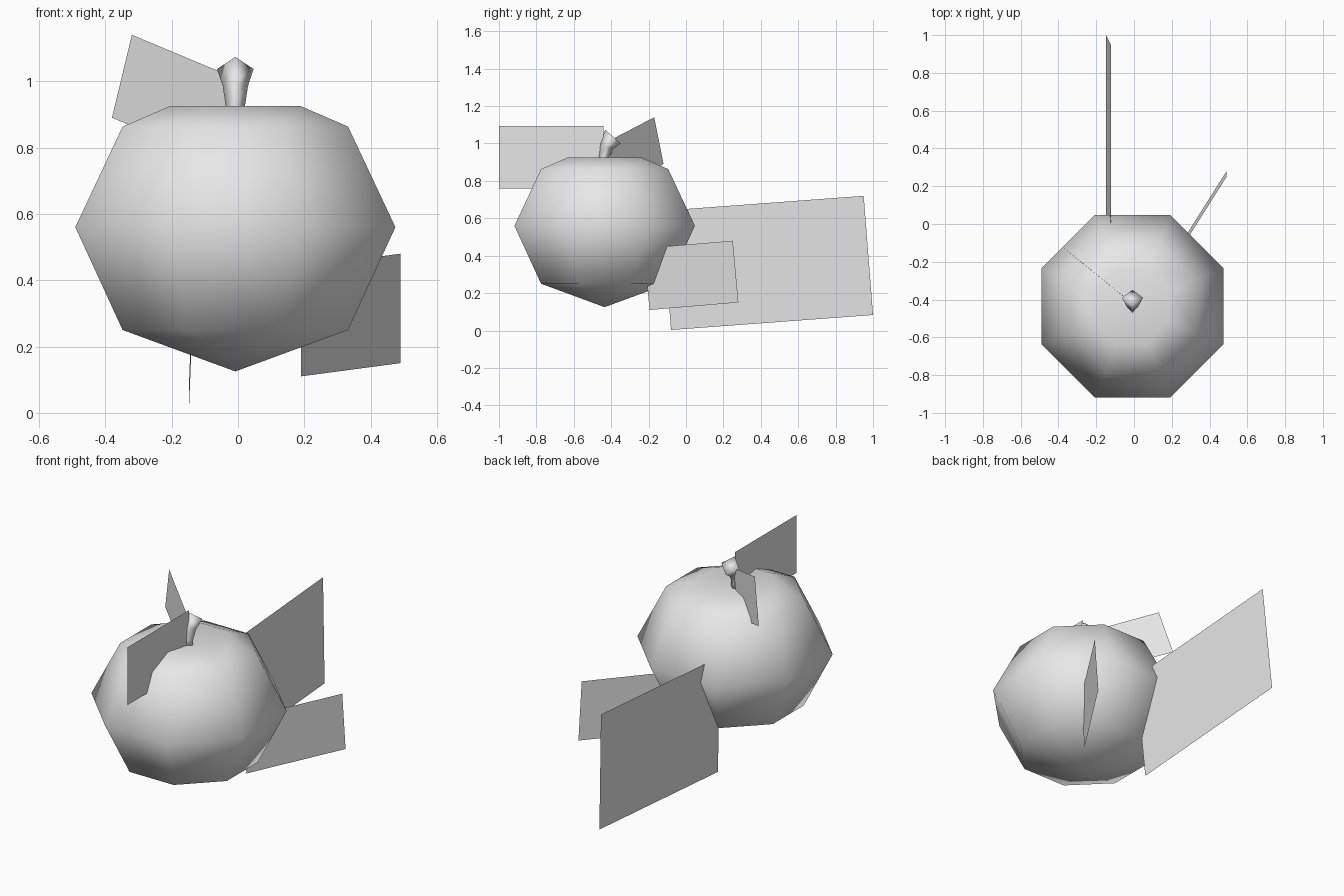
import bpy, bmesh, math
from mathutils import Vector

if "Cube" in bpy.data.objects:
    bpy.data.objects.remove(bpy.data.objects["Cube"])

CX, CY = -0.008, -0.435

grey = bpy.data.materials.new("plain_grey")
grey.diffuse_color = (0.8, 0.8, 0.8, 1)
grey.use_nodes = True
grey.node_tree.nodes["Principled BSDF"].inputs["Base Color"].default_value = grey.diffuse_color


def make_object(name, bm, smooth):
    bmesh.ops.recalc_face_normals(bm, faces=bm.faces)
    for f in bm.faces:
        f.smooth = smooth
    mesh = bpy.data.meshes.new(name)
    bm.to_mesh(mesh)
    bm.free()
    mesh.materials.append(grey)
    ob = bpy.data.objects.new(name, mesh)
    bpy.context.collection.objects.link(ob)
    return ob


def bridge(bm, rings):
    for a, b in zip(rings, rings[1:]):
        n = len(a)
        for i in range(n):
            j = (i + 1) % n
            bm.faces.new((a[i], a[j], b[j], b[i]))


def fan(bm, ring, point):
    tip = bm.verts.new(point)
    for i in range(len(ring)):
        bm.faces.new((ring[i], ring[(i + 1) % len(ring)], tip))


# Fruit body: octagonal rings (apothem, height) with a shallow pit on top
bm = bmesh.new()
rings = []
for apothem, z in [(0.34, 0.25), (0.4825, 0.56), (0.34, 0.863), (0.197, 0.925)]:
    r = apothem / math.cos(math.pi / 8)
    rings.append([bm.verts.new((CX + r * math.cos(math.pi / 8 + k * math.pi / 4),
                                CY + r * math.sin(math.pi / 8 + k * math.pi / 4), z))
                  for k in range(8)])
bridge(bm, rings)
fan(bm, rings[0], (CX, CY, 0.125))
fan(bm, rings[-1], (CX, CY, 0.893))
make_object("fruit_body", bm, True)

# Stem: four-sided, flaring and bending backwards (y, z, half width, tilt)
bm = bmesh.new()
rings = []
for y, z, h, tilt in [(-0.44, 0.87, 0.028, 0), (-0.44, 0.925, 0.029, 5),
                      (-0.425, 0.985, 0.038, 20), (-0.39, 1.037, 0.055, 41)]:
    t = math.radians(tilt)
    side = Vector((h, 0, 0))
    back = Vector((0, h * math.cos(t), -h * math.sin(t)))
    c = Vector((CX, y, z))
    rings.append([bm.verts.new(c + d) for d in (side, back, -side, -back)])
bridge(bm, rings)
bm.faces.new(rings[0])
bm.faces.new(rings[-1])
make_object("stem", bm, True)


# Leaves: flat rectangles given by one corner and two edges
def leaf(name, corner, along, up):
    bm = bmesh.new()
    c, a, u = Vector(corner), Vector(along), Vector(up)
    bm.faces.new([bm.verts.new(p) for p in (c, c + a, c + a + u, c + u)])
    make_object(name, bm, False)


leaf("front_leaf", (-0.004, -1.0, 0.76), (0, 0.56, 0), (0, 0, 0.333))
leaf("top_leaf", (-0.32, -0.17, 1.14), (0.31, -0.25, -0.13), (-0.06, 0.05, -0.25))
leaf("large_back_leaf", (-0.148, -0.08, 0.003), (0, 1.08, 0.08), (0.025, -0.05, 0.637))
leaf("right_leaf", (0.19, -0.195, 0.11), (0.30, 0.475, 0.04), (0, -0.03, 0.33))
